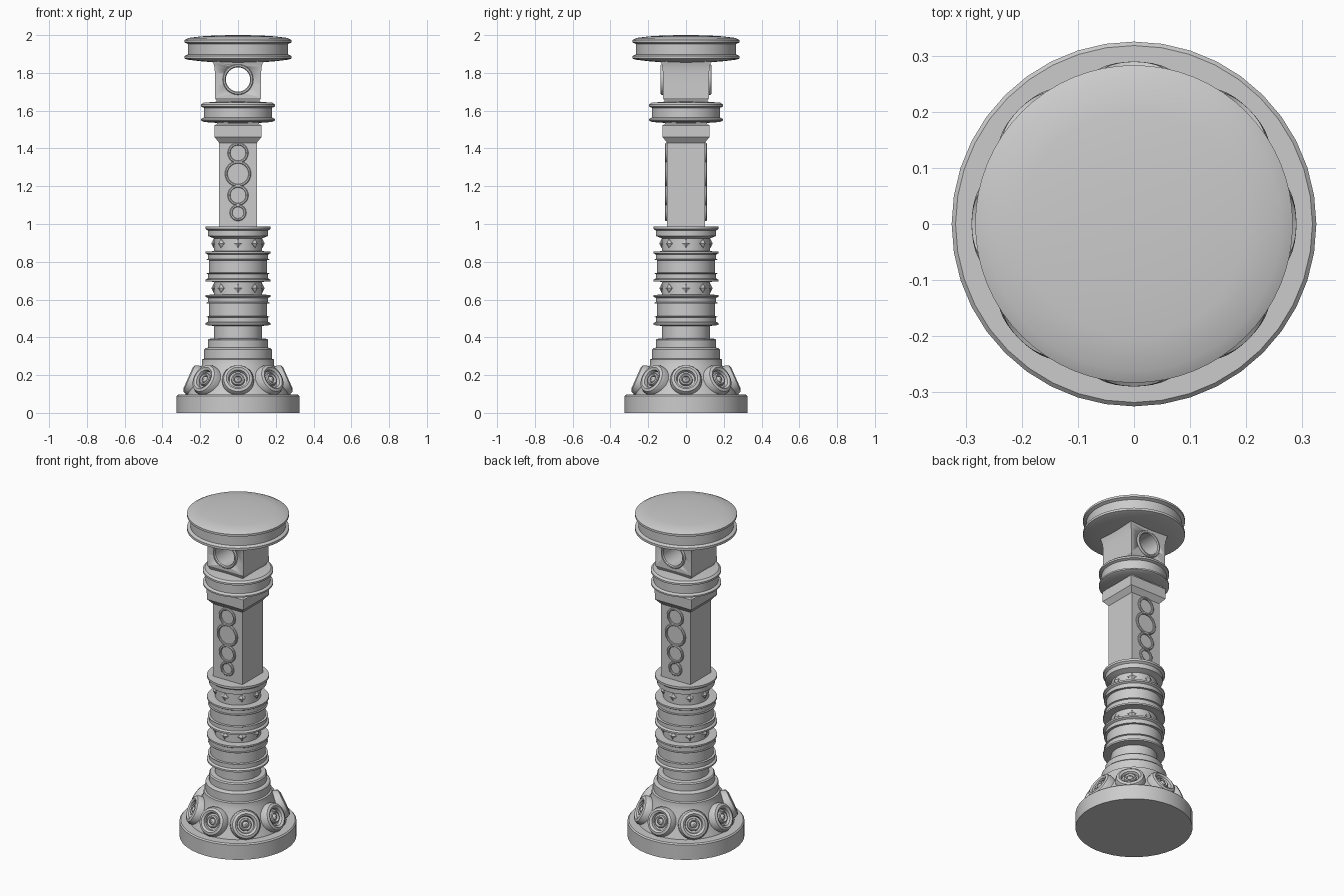
import bpy, bmesh, math
from mathutils import Matrix, Vector

if "Cube" in bpy.data.objects:
    bpy.data.objects.remove(bpy.data.objects["Cube"])


def finish(name, bm, smooth=True):
    bmesh.ops.remove_doubles(bm, verts=bm.verts, dist=1e-5)
    bmesh.ops.recalc_face_normals(bm, faces=bm.faces)
    me = bpy.data.meshes.new(name)
    bm.to_mesh(me)
    bm.free()
    ob = bpy.data.objects.new(name, me)
    bpy.context.collection.objects.link(ob)
    if smooth:
        bpy.ops.object.select_all(action='DESELECT')
        ob.select_set(True)
        bpy.context.view_layer.objects.active = ob
        bpy.ops.object.shade_smooth_by_angle(angle=math.radians(30))
    return ob


def skin(bm, rings):
    for a, b in zip(rings, rings[1:]):
        n = len(a)
        for i in range(n):
            j = (i + 1) % n
            bm.faces.new((a[i], a[j], b[j], b[i]))


def lathe(name, profile, segs=64, matrix=Matrix(), closed=False):
    """Revolve (radius, height) points; open profiles get capped ends."""
    bm = bmesh.new()
    pts = list(profile)
    if not closed:
        pts = [p for p in pts if p[0] > 0]
    rings = [[bm.verts.new(matrix @ Vector((r * math.cos(t), r * math.sin(t), z)))
              for t in (2 * math.pi * i / segs for i in range(segs))] for r, z in pts]
    skin(bm, rings + rings[:1] if closed else rings)
    if not closed:
        bm.faces.new(rings[0])
        bm.faces.new(rings[-1])
    return finish(name, bm)


def square_loft(name, sections):
    """Stack square sections given as (half width, height)."""
    bm = bmesh.new()
    rings = [[bm.verts.new((sx * h, sy * h, z))
              for sx, sy in ((-1, -1), (1, -1), (1, 1), (-1, 1))] for h, z in sections]
    skin(bm, rings)
    bm.faces.new(rings[0])
    bm.faces.new(rings[-1])
    return finish(name, bm)


def outward(angle, radius, z, tilt=0.0):
    """Frame whose local z points out from the axis, tilted upward."""
    return (Matrix.Rotation(angle, 4, 'Z') @ Matrix.Translation((0, -radius, z))
            @ Matrix.Rotation(math.pi / 2 - tilt, 4, 'X'))


# Base plinth and stepped foot
lathe("base_plinth", [(.325, 0), (.325, .09), (.318, .097)], 40)
lathe("foot", [(.27, .09), (.265, .11), (.192, .25), (.19, .283), (.18, .287), (.18, .335),
               (.173, .342), (.16, .345), (.16, .385), (.154, .392), (.127, .394), (.127, .48)])

# Ring bosses around the foot
boss = [(.084, -.04), (.084, .008), (.076, .026), (.062, .032), (.05, .024), (.046, .006),
        (.036, .006), (.034, .02), (.027, .024), (.021, .018), (.019, .01), (.015, .02), (.006, .027)]
for i in range(8):
    lathe(f"foot_boss_{i + 1}", boss, 28, outward(i * math.pi / 4, .235, .172, math.radians(24)))

# Ribbed shaft: drums between lipped flanges, with narrow studded bands
lip, rim, drum, band = .172, .16, .153, .127
shaft = [(band, .46)]
for z in (.465, .695):
    shaft += [(lip, z), (lip, z + .01), (rim, z + .017), (rim, z + .04), (lip - .006, z + .043),
              (lip - .006, z + .046), (drum, z + .047), (drum, z + .113),
              (lip - .006, z + .114), (lip - .006, z + .118), (rim, z + .121), (rim, z + .143), (lip, z + .15),
              (lip, z + .16), (band, z + .161), (band, z + .229)]
shaft += [(rim, .937), (rim, .965), (lip, .974), (lip, .987)]
lathe("ribbed_shaft", shaft)

# Diamond studs
for level, z in enumerate((.66, .897)):
    for i in range(8):
        lathe(f"stud_{level + 1}_{i + 1}", [(.024, -.006), (.024, .002), (.001, .014)], 4,
              outward(i * math.pi / 4, band, z))

# Square column with ring ornaments on front and back
square_loft("square_column", [(.1, .98), (.1, 1.45)])
for side, ang in (("front", 0), ("back", math.pi)):
    for k, (z, r) in enumerate(((1.06, .044), (1.152, .055), (1.266, .069), (1.376, .055))):
        lathe(f"{side}_ring_{k + 1}", [(r, -.01), (r, .006), (r - .004, .01), (r - .011, .01),
                                       (r - .014, .006), (r - .014, .001)],
              40, outward(ang, .1, z))

# Square collar and round grooved collar
square_loft("square_collar", [(.1, 1.43), (.124, 1.46), (.125, 1.522), (.112, 1.53), (.112, 1.55)])
lathe("round_collar", [(.11, 1.535), (.18, 1.54), (.195, 1.547), (.195, 1.556), (.18, 1.564),
                       (.18, 1.615), (.195, 1.621), (.195, 1.632), (.183, 1.642), (.11, 1.648)])

# Pierced head block
block = square_loft("head_block", [(.11, 1.64), (.115, 1.655), (.123, 1.668), (.122, 1.74),
                                   (.122, 1.80), (.125, 1.83), (.131, 1.855), (.138, 1.875)])
cutter = lathe("hole_cutter", [(.072, -.3), (.072, .3)], 48, outward(0, 0, 1.765))
cutter.hide_render = True
mod = block.modifiers.new("hole", 'BOOLEAN')
mod.operation, mod.solver, mod.object = 'DIFFERENCE', 'EXACT', cutter
bpy.context.view_layer.objects.active = block
bpy.ops.object.modifier_apply(modifier=mod.name)
bpy.data.objects.remove(cutter)
lathe("hole_sleeve", [(.064, -.128), (.069, -.134), (.077, -.134), (.081, -.128), (.081, -.115),
                      (.073, -.112), (.073, .112), (.081, .115), (.081, .128), (.077, .134),
                      (.069, .134), (.064, .128)], 48, outward(0, 0, 1.765), closed=True)

# Domed top disc with grooved edge
lathe("top_disc", [(.12, 1.855), (.2, 1.862), (.265, 1.87), (.283, 1.876), (.283, 1.89), (.265, 1.898),
                   (.265, 1.953), (.283, 1.961), (.283, 1.974), (.262, 1.985), (.2, 1.993),
                   (.12, 1.998), (.04, 2.0)])
